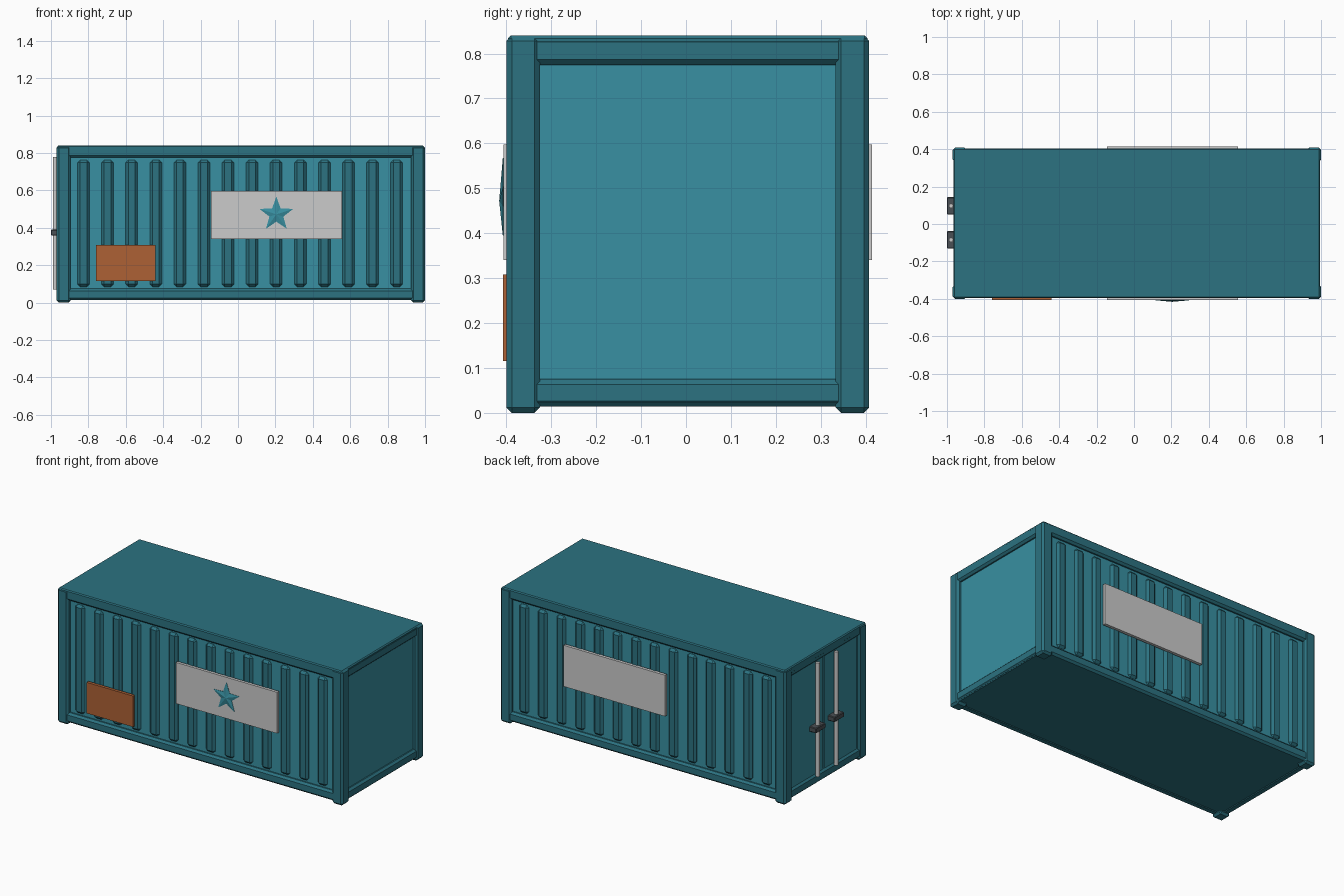
import bpy, bmesh, math

if "Cube" in bpy.data.objects:
    bpy.data.objects.remove(bpy.data.objects["Cube"])

def material(name, rgb):
    m = bpy.data.materials.new(name)
    m.diffuse_color = (*rgb, 1)
    m.use_nodes = True
    m.node_tree.nodes["Principled BSDF"].inputs["Base Color"].default_value = m.diffuse_color
    return m

FRAME = material("dark_teal", (0.025, 0.17, 0.22))
WALL = material("teal", (0.04, 0.28, 0.36))
RUST = material("rust_orange", (0.42, 0.12, 0.035))
IRON = material("dark_iron", (0.07, 0.08, 0.09))

def finish(name, bm, mat):
    bmesh.ops.recalc_face_normals(bm, faces=bm.faces)
    me = bpy.data.meshes.new(name)
    bm.to_mesh(me)
    bm.free()
    ob = bpy.data.objects.new(name, me)
    bpy.context.collection.objects.link(ob)
    if mat:
        me.materials.append(mat)
    return ob

def box(name, x, y, z, mat=None, bevel=0.0):
    bm = bmesh.new()
    bmesh.ops.create_cube(bm, size=1)
    for v in bm.verts:
        for i, (a, b) in enumerate((x, y, z)):
            v.co[i] = (a + b) / 2 + v.co[i] * (b - a)
    if bevel:
        bmesh.ops.bevel(bm, geom=bm.edges[:], offset=bevel, segments=1, affect='EDGES')
    return finish(name, bm, mat)

X0, X1, Y0, Y1, H = -0.97, 1.0, -0.40, 0.408, 0.84
P = 0.075   # post width
R = 0.025   # wall recess

# Inner walls
box("wall_box", (X0 + R, X1 - R), (Y0 + R, Y1 - R), (0.03, H - 0.02), WALL)

# Roof and floor slabs
box("roof", (X0 + 0.004, X1 - 0.006), (Y0 + 0.004, Y1 - 0.004), (0.80, H), FRAME, 0.006)
box("floor", (X0 + 0.006, X1 - 0.006), (Y0 + 0.006, Y1 - 0.006), (0.018, 0.05), FRAME, 0.006)

# Corner posts
for x in (X0, X1 - P):
    for y in (Y0, Y1 - P):
        box("corner_post", (x, x + P), (y, y + P), (0, H), FRAME, 0.012)

# Rails along sides and ends
for label, z in (("bottom", (0.014, 0.075)), ("top", (0.775, H - 0.002))):
    for y in (Y0 + 0.004, Y1 - 0.054):
        box(label + "_side_rail", (X0 + 0.03, X1 - 0.03), (y, y + 0.05), z, FRAME, 0.012)
    for x in (X0 + 0.005, X1 - 0.055):
        box(label + "_end_rail", (x, x + 0.05), (Y0 + 0.03, Y1 - 0.03), z, FRAME, 0.012)

# Vertical ribs on both long walls
for i in range(14):
    x = -0.826 + i * 0.1288
    for y in (Y0 + 0.010, Y1 - 0.050):
        box("wall_rib", (x - 0.032, x + 0.032), (y, y + 0.04), (0.085, 0.762), FRAME, 0.014)

# Blank signs on both sides, and the rust patch
box("front_sign", (-0.145, 0.555), (-0.406, -0.388), (0.34, 0.597))
box("back_sign", (-0.145, 0.555), (0.395, 0.414), (0.34, 0.597))
box("rust_patch", (-0.76, -0.44), (-0.407, -0.388), (0.115, 0.308), RUST)

# Raised star
bm = bmesh.new()
ring = []
for i in range(10):
    r = 0.095 if i % 2 == 0 else 0.039
    a = math.pi / 2 + i * math.pi / 5
    ring.append(bm.verts.new((0.205 + r * math.cos(a), -0.405, 0.472 + r * math.sin(a))))
front = bmesh.ops.extrude_face_region(bm, geom=[bm.faces.new(ring)])
moved = [g for g in front["geom"] if isinstance(g, bmesh.types.BMVert)]
bmesh.ops.translate(bm, verts=moved, vec=(0, -0.003, 0))
cap = [g for g in front["geom"] if isinstance(g, bmesh.types.BMFace)][0]
apex = bmesh.ops.poke(bm, faces=[cap])["verts"][0]
apex.co.y = -0.416
finish("star", bm, WALL)

# Double doors with locking rods and handles
mid = (Y0 + Y1) / 2
for a, b in ((Y0 + P, mid - 0.004), (mid + 0.004, Y1 - P)):
    box("door", (X0 + 0.016, X0 + 0.04), (a, b), (0.07, 0.78), WALL, 0.004)
for s in (-1, 1):
    y = 0.006 + s * 0.091
    bm = bmesh.new()
    bmesh.ops.create_cone(bm, cap_ends=True, segments=12, radius1=0.012, radius2=0.012, depth=0.71)
    bmesh.ops.translate(bm, verts=bm.verts, vec=(-0.978, y, 0.425))
    rod = finish("lock_rod", bm, None)
    for p in rod.data.polygons:
        p.use_smooth = len(p.vertices) == 4
    box("rod_handle", (-1.0, -0.95), (y - 0.047, y + 0.047), (0.358, 0.39), IRON, 0.004)
